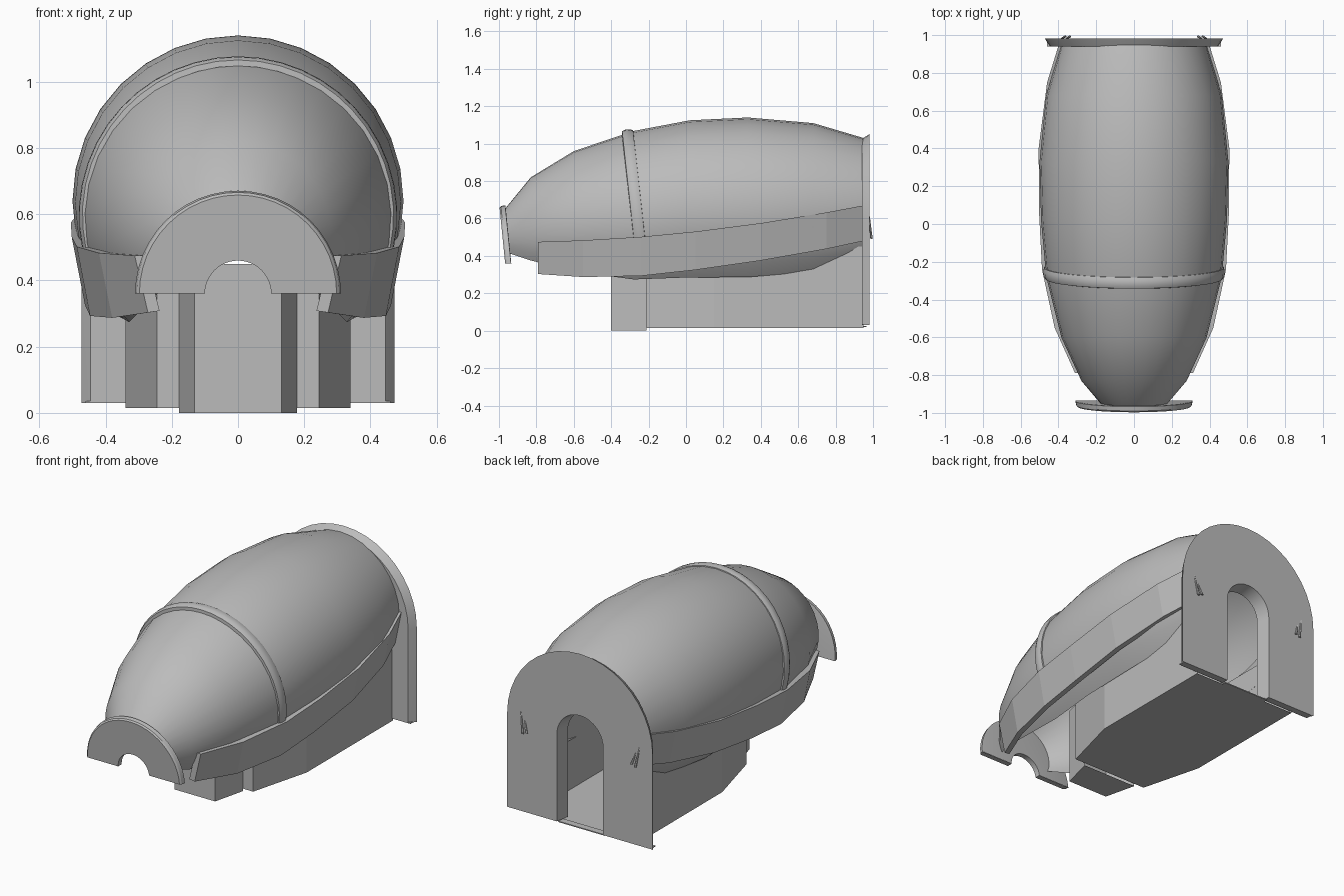
import bpy, bmesh, math
from mathutils import Vector

if "Cube" in bpy.data.objects:
    bpy.data.objects.remove(bpy.data.objects["Cube"])

grey = bpy.data.materials.new("plain_grey")
grey.diffuse_color = (0.5, 0.5, 0.5, 1)
grey.use_nodes = True
grey.node_tree.nodes["Principled BSDF"].inputs["Base Color"].default_value = grey.diffuse_color


def finish(name, bm, smooth=None):
    bmesh.ops.recalc_face_normals(bm, faces=bm.faces)
    me = bpy.data.meshes.new(name)
    bm.to_mesh(me)
    bm.free()
    me.materials.append(grey)
    ob = bpy.data.objects.new(name, me)
    bpy.context.collection.objects.link(ob)
    if smooth:
        bpy.ops.object.select_all(action='DESELECT')
        ob.select_set(True)
        bpy.context.view_layer.objects.active = ob
        bpy.ops.object.shade_smooth_by_angle(angle=math.radians(smooth))
    return ob


def loft(name, rings, closed=False, caps=False, smooth=None):
    """Skin a list of equal-length point rings."""
    bm = bmesh.new()
    vs = [[bm.verts.new(p) for p in r] for r in rings]
    n = len(rings[0])
    for a, b in zip(vs, vs[1:]):
        for i in range(n if closed else n - 1):
            j = (i + 1) % n
            bm.faces.new((a[i], a[j], b[j], b[i]))
    if caps:
        bm.faces.new(vs[0])
        bm.faces.new(vs[-1])
    return finish(name, bm, smooth)


def arc(r, cz, a0, a1, n):
    """Points (x, z) on an arc in the cross-section plane."""
    return [(r * math.cos(math.radians(a0 + (a1 - a0) * i / n)),
             cz + r * math.sin(math.radians(a0 + (a1 - a0) * i / n))) for i in range(n + 1)]


# Barrel roof: y, radius, centre height, how far the arc wraps below its centre
stations = [(-.965, .165, .49, 25), (-.83, .28, .54, 36), (-.6, .385, .575, 42),
            (-.28, .465, .603, 45), (.02, .492, .633, 45), (.33, .5, .64, 45),
            (.68, .465, .645, 45), (.95, .385, .645, 45)]
loft("barrel_roof", [[(x, y, z) for x, z in arc(r, c, -w, 180 + w, 24)]
                     for y, r, c, w in stations], smooth=40)

# Tilted hoop round the roof
hoop = []
for y, r in ((-.345, .452), (-.342, .47), (-.325, .479), (-.30, .481), (-.283, .476), (-.28, .45)):
    hoop.append([(x, y + (1.07 - z) * .11, z) for x, z in arc(r, .596, -20, 200, 28)])
loft("roof_hoop", hoop, smooth=50)

# Side belts: y, outer x, top z, bottom z
belt = [(-.79, .312, .475, .303), (-.55, .42, .483, .287), (-.24, .487, .502, .293),
        (.05, .502, .53, .325), (.4, .505, .575, .375), (.75, .46, .632, .437), (.95, .398, .67, .48)]
for side, s in (("right", 1), ("left", -1)):
    loft(side + "_belt", [[(s * x, y, t), (s * (x - .04), y, b),
                           (s * (x - .075), y, b + .005), (s * (x - .035), y, t)]
                          for y, x, t, b in belt], closed=True, caps=True)


def walls(name, plan, z0, z1):
    """Floor plan (right half, front to back) raised into open-topped walls with a floor."""
    pts = plan + [(-x, y) for x, y in reversed(plan)]
    bm = bmesh.new()
    lo = [bm.verts.new((x, y, z0)) for x, y in pts]
    hi = [bm.verts.new((x, y, z1)) for x, y in pts]
    bm.faces.new(lo)
    n = len(pts)
    for i in range(n):
        j = (i + 1) % n
        if i != len(plan) - 1:      # back stays open
            bm.faces.new((lo[i], lo[j], hi[j], hi[i]))
    return finish(name, bm)


walls("cabin", [(.245, -.21), (.34, .15), (.34, .95)], .015, .45)
walls("front_box", [(.132, -.4), (.178, -.21)], 0, .45)


def arch(r, spring, base, n=20):
    return [(r, base)] + arc(r, spring, 0, 180, n) + [(-r, base)]


# Rear wall: flared arch-topped slab with an arched doorway
outer_in = [(x, .94, z) for x, z in arch(.445, .58, .03)]
outer_mid = [(x, .95, z) for x, z in arch(.452, .58, .03)]
outer_out = [(x, .982, z) for x, z in arch(.472, .58, .03)]
door_out = [(x, .982, z) for x, z in arch(.15, .54, .03)]
door_in = [(x, .90, z) for x, z in arch(.135, .54, .03)]
door_lip = [(x, .90, z) for x, z in arch(.155, .54, .03)]
door_back = [(x, .94, z) for x, z in arch(.155, .54, .03)]
loft("rear_wall", [door_in, door_out, outer_out, outer_mid, outer_in, door_back, door_lip, door_in],
     smooth=25)

# Foot strips closing the rear wall on both sides of the door, plus door sill
for name, x, w, y, z in (("right_foot", .305, .31, .961, .033), ("left_foot", -.305, .31, .961, .033),
                         ("door_sill", 0, .30, .945, .022)):
    bm = bmesh.new()
    bmesh.ops.create_cube(bm, size=1)
    for v in bm.verts:
        v.co = Vector((x + v.co.x * w, y + v.co.y * .04, z + v.co.z * .006))
    finish(name, bm)

# Nose plate: leaning half ring with a rounded rim
def lean(r, y, n):
    return [(x, y + (.67 - z) * .1, z) for x, z in arc(r, .36, 0, 180, n)]


loft("nose_plate", [lean(.1, -.998, 24), lean(.298, -.998, 24), lean(.306, -.99, 24),
                    lean(.311, -.967, 24), lean(.3, -.965, 24), lean(.1, -.965, 24),
                    lean(.1, -.998, 24)], smooth=30)
# Flat ends of the nose plate
for side, s in (("right", 1), ("left", -1)):
    bm = bmesh.new()
    bm.faces.new([bm.verts.new((s * x, y, .36)) for x, y in
                  ((.1, -.967), (.298, -.967), (.306, -.959), (.311, -.936), (.1, -.934))])
    finish(side + "_nose_foot", bm)

# Small slanted hooks on the rear wall
for side, s in (("right", 1), ("left", -1)):
    for k, (x, z, h) in enumerate(((.375, .49, .12), (.35, .50, .07))):
        bm = bmesh.new()
        bmesh.ops.create_cone(bm, cap_ends=True, segments=6, radius1=.008, radius2=.004, depth=h)
        for v in bm.verts:
            t = v.co.z / h + .5
            v.co = Vector((s * (x + v.co.x + .02 * (t - .5)), .992 - .012 * t + v.co.y * .8, z + t * h))
        finish(f"{side}_hook_{k + 1}", bm)
